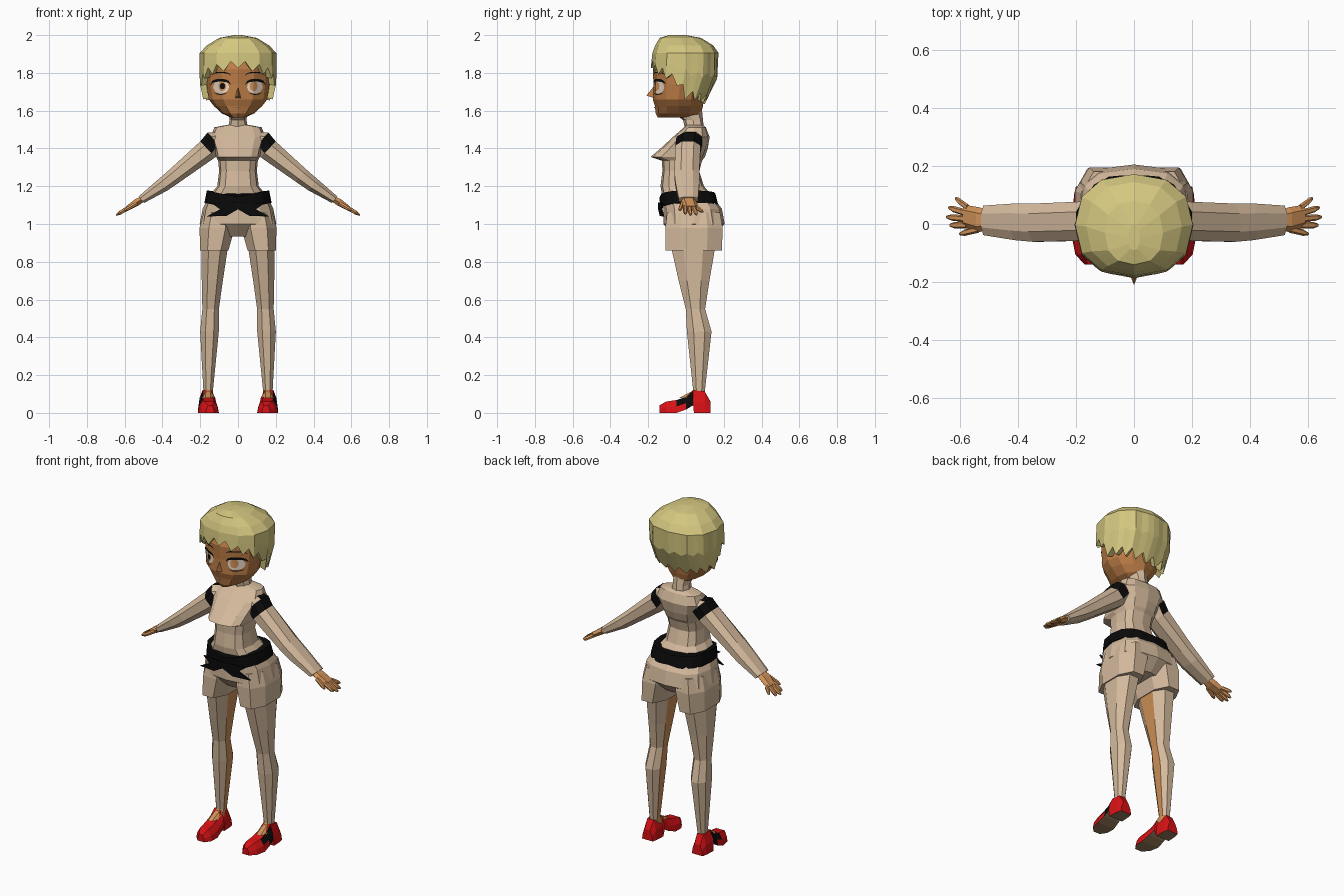
import bpy, bmesh, math
from mathutils import Vector
from mathutils.bvhtree import BVHTree

if "Cube" in bpy.data.objects:
    bpy.data.objects.remove(bpy.data.objects["Cube"])


def material(name, *rgb):
    m = bpy.data.materials.new(name)
    m.diffuse_color = (*rgb, 1)
    m.use_nodes = True
    m.node_tree.nodes["Principled BSDF"].inputs["Base Color"].default_value = m.diffuse_color
    return m


SUIT = material("beige suit", 0.66, 0.49, 0.335)
SKIN = material("skin", 0.62, 0.28, 0.095)
FACE = material("face skin", 0.50, 0.20, 0.06)
HAIR = material("blonde hair", 0.66, 0.57, 0.215)
RED = material("red shoe", 0.68, 0.006, 0.008)
BLACK = material("black", 0.003, 0.003, 0.003)
WHITE = material("eye white", 0.80, 0.68, 0.58)
SOLE = material("brown sole", 0.30, 0.19, 0.10)


def finish(name, bm, mats, rule=None, solid=True):
    if solid:
        bmesh.ops.recalc_face_normals(bm, faces=bm.faces)
    bm.normal_update()
    for f in bm.faces:
        if not solid and f.normal.y > 0:
            f.normal_flip()
        if rule:
            f.material_index = rule(f)
    me = bpy.data.meshes.new(name)
    for m in mats:
        me.materials.append(m)
    bm.to_mesh(me)
    bpy.data.objects.new(name, me)
    bpy.context.collection.objects.link(bpy.data.objects[name])


def skin_rings(rings, closed=True):
    """Join rows of points with quads; closed rows get end caps."""
    bm = bmesh.new()
    rows = [[bm.verts.new(p) for p in r] for r in rings]
    n = len(rows[0])
    for a, b in zip(rows, rows[1:]):
        for i in range(n if closed else n - 1):
            j = (i + 1) % n
            bm.faces.new((a[i], a[j], b[j], b[i]))
    if closed:
        bm.faces.new(rows[0])
        bm.faces.new(rows[-1])
    return bm


def unit(n, p, shift=0.0):
    """Rounded-square section, first point at the front (-y)."""
    out = []
    for i in range(n):
        t = -math.pi / 2 + 2 * math.pi * (i + shift) / n
        c, s = math.cos(t), math.sin(t)
        out.append((math.copysign(abs(c) ** p, c), math.copysign(abs(s) ** p, s)))
    return out


def level(z, cx, rx, yf, yb, n=12, p=0.85, shift=0.0, side=1):
    cy, ry = (yf + yb) / 2, (yb - yf) / 2
    return [Vector((side * (cx + rx * u), cy + ry * v, z)) for u, v in unit(n, p, shift)]


def across(x, z, thick, y0, y1, side, axis, n=8):
    """Section of a limb running sideways; axis is its upward direction."""
    cy, ry = (y0 + y1) / 2, (y1 - y0) / 2
    return [Vector((side * (x + axis[0] * thick * v), cy + ry * u, z + axis[1] * thick * v))
            for u, v in unit(n, 0.85, 0.5)]


# torso with boxy bust, waist and hips
torso = [(1.525, .055, .00, .09), (1.512, .125, -.01, .105), (1.46, .145, -.07, .125),
         (1.40, .125, -.135, .115), (1.355, .115, -.187, .10), (1.335, .105, -.127, .085),
         (1.28, .10, -.125, .07), (1.20, .11, -.135, .095), (1.14, .16, -.125, .145),
         (1.08, .187, -.12, .19), (1.00, .203, -.12, .205), (.935, .09, -.06, .14)]
finish("torso", skin_rings([level(z, 0, r, a, b, p=.7) for z, r, a, b in torso]), [SUIT])
finish("neck", skin_rings([level(1.50, 0, .055, -.005, .095, 8), level(1.55, 0, .045, -.015, .09, 8),
                           level(1.60, 0, .05, -.08, .085, 8)]), [SUIT])

# head
head = [(1.565, .04, -.15, .07), (1.585, .085, -.16, .08), (1.625, .128, -.165, .09),
        (1.66, .155, -.176, .095), (1.74, .167, -.172, .11), (1.82, .17, -.176, .12),
        (1.92, .14, -.13, .12)]
bm = skin_rings([level(z, 0, r, a, b, p=1) for z, r, a, b in head])
tree = BVHTree.FromBMesh(bm)
finish("head", bm, [FACE])

# nose
bm = bmesh.new()
nv = [bm.verts.new(p) for p in ((0, -.21, 1.68), (-.018, -.165, 1.665), (.018, -.165, 1.665), (0, -.165, 1.735))]
for f in ((0, 1, 2), (0, 2, 3), (0, 3, 1), (1, 2, 3)):
    bm.faces.new([nv[i] for i in f])
finish("nose", bm, [FACE])


def decal(name, x0, x1, top, bottom, mat, off):
    """Thin patch laid on the face, between two curves of u in 0..1."""
    rows = []
    for k in range(6):
        row = []
        for i in range(13):
            u, w = i / 12, k / 5
            x, z = x0 + (x1 - x0) * u, top(u) * (1 - w) + bottom(u) * w
            hit = tree.ray_cast(Vector((x, -1, z)), Vector((0, 1, 0)))[0]
            row.append(Vector((x, (hit.y if hit else -.1) - off, z)))
        rows.append(row)
    finish(name, skin_rings(rows, closed=False), [mat], solid=False)


def arc(u):
    return math.sqrt(max(0, 4 * u * (1 - u)))


for s, tag in ((-1, "right"), (1, "left")):
    decal(tag + "_eye", s * .047, s * .132, lambda u: 1.725 + .036 * arc(u),
          lambda u: 1.725 - .034 * arc(u), WHITE, .003)
    decal(tag + "_iris", s * .062, s * .104, lambda u: 1.73 + .026 * arc(u),
          lambda u: 1.73 - .026 * arc(u), SKIN, .005)
    if s < 0:
        decal(tag + "_pupil", s * .068, s * .096, lambda u: 1.73 + .016 * arc(u),
              lambda u: 1.73 - .016 * arc(u), BLACK, .007)
    decal(tag + "_upper_lash", s * .04, s * .145, lambda u: 1.742 + .027 * arc(u),
          lambda u: 1.736 + .018 * arc(u), BLACK, .007)
    decal(tag + "_lower_lash", s * .06, s * .125, lambda u: 1.697 - .008 * arc(u),
          lambda u: 1.695 - .011 * arc(u), BLACK, .006)
    decal(tag + "_eyebrow", s * .04, s * .14, lambda u: 1.789 + .017 * arc(u),
          lambda u: 1.786 + .013 * arc(u), BLACK, .005)
decal("mouth", -.02, .02, lambda u: 1.619, lambda u: 1.614, SOLE, .004)

# hair: faceted cap whose lower edge is cut into spikes
SHELL = [(1.62, .185, -.18, .09), (1.72, .20, -.187, .15), (1.82, .205, -.187, .18),
         (1.905, .203, -.178, .172), (1.945, .165, -.163, .145), (1.985, .10, -.14, .08),
         (2.0, .02, -.09, .0)]
EDGE = [(0, 1.845), (.3, 1.80), (.45, 1.75), (.55, 1.68), (1, 1.655)]


def lookup(table, t):
    for a, b in zip(table, table[1:]):
        if t <= b[0]:
            k = max(0, (t - a[0]) / (b[0] - a[0]))
            return [p + (q - p) * k for p, q in zip(a[1:], b[1:])]
    return list(table[-1][1:])


def shell_point(i, z, scale=1):
    r, a, b = lookup(SHELL, z)
    ring = level(z, 0, r, a, b, 12, .85)
    p = ring[i // 3].lerp(ring[(i // 3 + 1) % 12], (i % 3) / 3)
    return Vector((p.x * scale, p.y * scale, z))


low = []
for i in range(36):
    back = min(i, 36 - i) / 18
    low.append(lookup(EDGE, back)[0] + (.024 if i % 2 else -.02))
rows = [[shell_point(i, z) for i in range(36)] for z in (2.0, 1.985, 1.945, 1.905)]
rows.append([shell_point(i, 1.905 + (low[i] - 1.905) * .5) for i in range(36)])
rows.append([shell_point(i, low[i]) for i in range(36)])
rows.append([shell_point(i, low[i] + .01, .8) for i in range(36)])
finish("hair", skin_rings(rows), [HAIR])

# belt, dipping at the front
rings = []
for z, r, a, b in ((1.10, .178, -.137, .172), (1.165, .165, -.14, .155)):
    ring = level(z, 0, r, a, b, 16, .75)
    for p in ring:
        p.z += .012 - (.035 if p.y < 0 else .015) * (1 - abs(p.x) / r)
    rings.append(ring)
finish("belt", skin_rings(rings), [BLACK])

FLAP = [(0, 1.115), (.14, 1.11), (.095, 1.078), (.165, 1.04), (.06, 1.043), (0, 1.078)]
SHOE = [(.13, .165, .035, 0, .06), (.10, .165, .042, 0, .112), (.042, .165, .045, 0, .12),
        (.038, .162, .047, .04, .118), (.0, .16, .052, .018, .085), (-.05, .157, .056, 0, .068),
        (-.105, .152, .05, 0, .06), (-.14, .148, .022, 0, .04)]
UP = (.69, .72)

for s, tag in ((-1, "right"), (1, "left")):
    # belt knot ends
    rows = [[Vector((s * x, y + .15 * x, z)) for x, z in FLAP] for y in (-.148, -.139)]
    finish(tag + "_belt_end", skin_rings(rows), [BLACK])

    # sleeve with a dark shoulder patch on its upper side
    arm = [(.07, 1.455, .05, -.02, .09), (.122, 1.442, .062, -.055, .09), (.16, 1.395, .062, -.062, .082),
           (.335, 1.255, .046, -.066, .075), (.40, 1.205, .041, -.06, .075), (.512, 1.128, .024, -.042, .067)]
    finish(tag + "_sleeve", skin_rings([across(*r, s, UP) for r in arm]), [SUIT, BLACK],
           lambda f: int(.13 < abs(f.calc_center_median().x) < .21 and f.normal.z > -.1
                         and f.calc_center_median().z > 1.40))

    # hand: palm, fingers and thumb
    palm = [(.50, 1.135, .017, -.02, .045), (.535, 1.115, .021, -.028, .058), (.585, 1.083, .015, -.012, .066)]
    finish(tag + "_palm", skin_rings([across(*r, s, (.5, .87), 6) for r in palm]), [SKIN])
    fingers = [(.575, -.003, .634, -.004, 1.054), (.578, .018, .645, .024, 1.047),
               (.578, .038, .638, .056, 1.05), (.572, .056, .615, .088, 1.064),
               (.535, -.018, .60, -.034, 1.072)]
    for k, (x0, y0, x1, y1, z1) in enumerate(fingers):
        z0 = 1.088 if k < 4 else 1.11
        rows = []
        for t, r in ((0, .012), (.75, .011), (1, .005)):
            x, y, z = x0 + (x1 - x0) * t, y0 + (y1 - y0) * t, z0 + (z1 - z0) * t
            rows.append(across(x, z, r, y - r, y + r, s, (.5, .87), 6))
        finish(f"{tag}_finger_{k + 1}", skin_rings(rows), [SKIN])

    # short trouser leg
    shorts = [(1.06, .10, .088, -.11, .19), (.98, .11, .10, -.12, .205), (.86, .126, .08, -.118, .20)]
    finish(tag + "_shorts_leg", skin_rings([level(*r, 8, .85, .5, s) for r in shorts]), [SUIT])

    # leg, bare along the inside
    leg = [(.95, .122, .075, -.08, .165), (.86, .125, .074, -.083, .16), (.70, .136, .06, -.045, .13),
           (.55, .145, .047, -.005, .105), (.43, .151, .053, .0, .14), (.115, .158, .027, .036, .102)]
    finish(tag + "_leg", skin_rings([level(*r, 8, .9, .5, s) for r in leg]), [SUIT, SKIN],
           lambda f: int(f.normal.x * s < -.93))

    # bare ankle and instep
    foot = [(.135, .158, .024, .04, .10), (.115, .158, .028, .03, .102), (.08, .16, .032, -.04, .095)]
    finish(tag + "_foot", skin_rings([level(*r, 8, .9, .5, s) for r in foot]), [SKIN])

    # heeled shoe with brown sole and dark outer patch
    rows = [[Vector((s * (cx + hw * k), y, z0 + (z1 - z0) * h)) for k, h in
             ((-1, 0), (1, 0), (.88, .5), (.5, 1), (-.5, 1), (-.88, .5))] for y, cx, hw, z0, z1 in SHOE]

    def shoe_rule(f):
        c = f.calc_center_median()
        if f.normal.z < -.6:
            return 1
        return 2 if -.04 < c.y < .039 and abs(c.x) > .185 and c.z > .04 else 0
    finish(tag + "_shoe", skin_rings(rows), [RED, SOLE, BLACK], shoe_rule)
